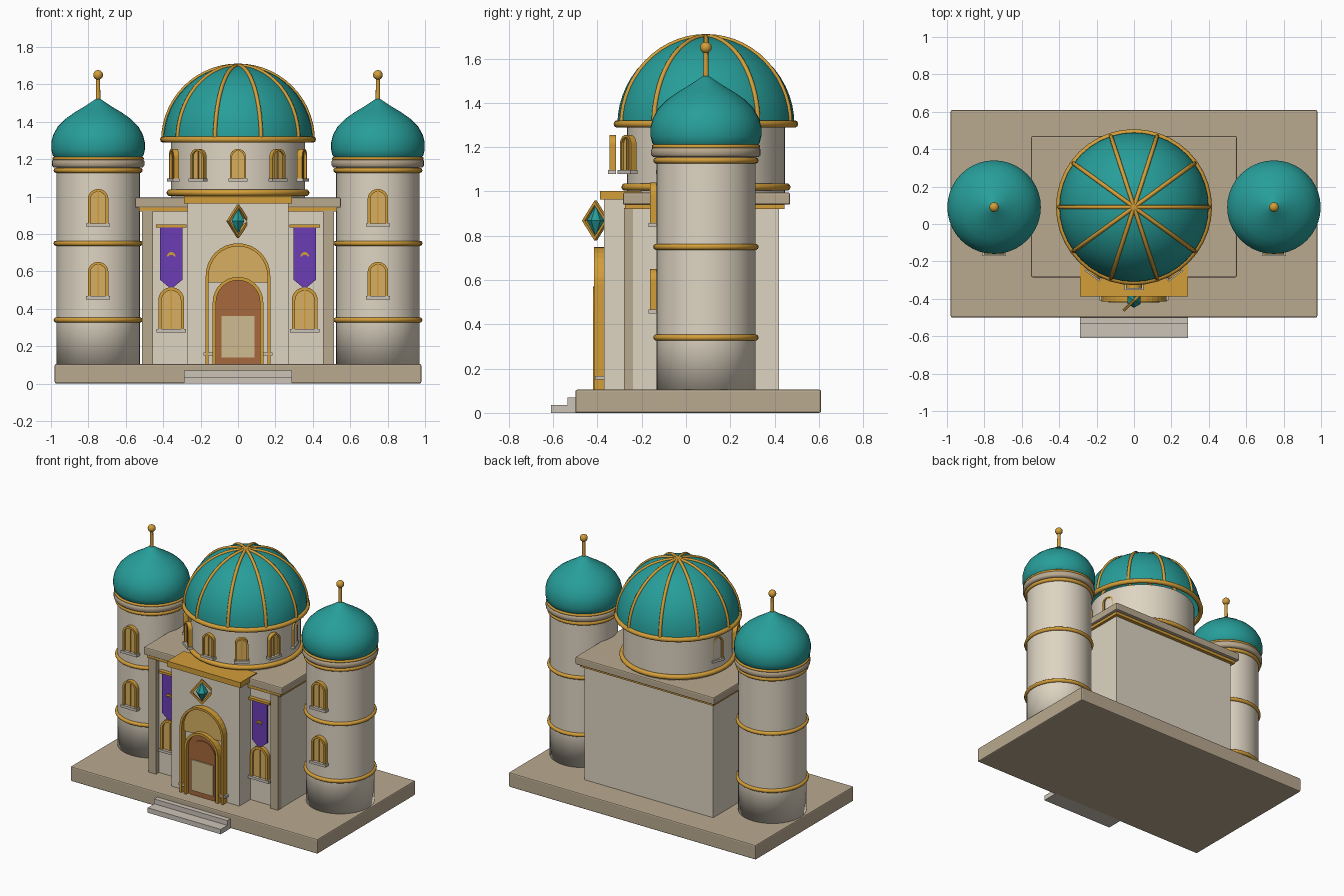
import bpy, bmesh
from math import sin, cos, pi, radians
from mathutils import Matrix, Vector

cube = bpy.data.objects.get("Cube")
if cube:
    bpy.data.objects.remove(cube)


def material(name, rgb):
    m = bpy.data.materials.new(name)
    m.use_nodes = True
    m.diffuse_color = (*rgb, 1)
    m.node_tree.nodes["Principled BSDF"].inputs["Base Color"].default_value = (*rgb, 1)
    return m


WALL = material("cream wall", (.73, .66, .54))
STONE = material("tan stone", (.49, .40, .28))
STEP = material("pale step stone", (.6, .55, .48))
GOLD = material("gold", (.65, .34, .04))
PANE = material("pale gold pane", (.68, .43, .12))
TEAL = material("teal roof", (.02, .34, .32))
PURPLE = material("purple cloth", (.145, .048, .46))
BROWN = material("brown wood", (.38, .14, .045))
PANEL = material("door panel", (.62, .5, .28))


def finish(bm, name, mats, loc=(0, 0, 0), rot=0, smooth=False):
    me = bpy.data.meshes.new(name)
    bmesh.ops.recalc_face_normals(bm, faces=bm.faces[:])
    for f in bm.faces:
        f.smooth = smooth
    bm.to_mesh(me)
    bm.free()
    for m in mats:
        me.materials.append(m)
    return place(me, name, loc, rot)


def place(me, name, loc, rot=0):
    ob = bpy.data.objects.new(name, me)
    ob.location = loc
    ob.rotation_euler.z = rot
    bpy.context.collection.objects.link(ob)
    return ob


def add_box(bm, x, y, z, mat=0):
    size = [b - a for a, b in (x, y, z)]
    mid = [(a + b) / 2 for a, b in (x, y, z)]
    mtx = Matrix.Translation(mid) @ Matrix.Diagonal((*size, 1))
    old = set(bm.faces)
    bmesh.ops.create_cube(bm, size=1, matrix=mtx)
    for f in set(bm.faces) - old:
        f.material_index = mat


def box(name, x, y, z, mat, bevel=0):
    bm = bmesh.new()
    add_box(bm, x, y, z)
    if bevel:
        bmesh.ops.bevel(bm, geom=bm.edges[:], offset=bevel, segments=2, affect='EDGES', profile=.5)
    return finish(bm, name, [mat])


def prism(bm, pts, y0, y1, mat=0):
    """Extrude an outline in the xz plane from y0 to y1."""
    front = [bm.verts.new((x, y0, z)) for x, z in pts]
    back = [bm.verts.new((x, y1, z)) for x, z in pts]
    faces = [bm.faces.new(front), bm.faces.new(back[::-1])]
    for i in range(len(pts)):
        j = (i + 1) % len(pts)
        faces.append(bm.faces.new((front[i], back[i], back[j], front[j])))
    for f in faces:
        f.material_index = mat


def arch(w, h, z0=0, n=16):
    r = w / 2
    top = [(r * cos(pi * i / n), h - r + r * sin(pi * i / n)) for i in range(n + 1)]
    return [(r, z0)] + top + [(-r, z0)]


def arch_frame(bm, w, h, t, y0, y1, mat=0):
    prism(bm, arch(w, h) + arch(w - 2 * t, h - t)[::-1], y0, y1, mat)


def lathe(name, profile, mat, loc, seg=40):
    bm = bmesh.new()
    vs = [bm.verts.new((r, 0, z)) for r, z in profile]
    es = [bm.edges.new(p) for p in zip(vs, vs[1:])]
    bmesh.ops.spin(bm, geom=vs + es, cent=(0, 0, 0), axis=(0, 0, 1), angle=2 * pi, steps=seg)
    bmesh.ops.remove_doubles(bm, verts=bm.verts[:], dist=1e-4)
    return finish(bm, name, [mat], loc, smooth=True)


def ring(name, x, y, z, r, t, mat=GOLD):
    prof = [(r + t * cos(2 * pi * i / 10), t * sin(2 * pi * i / 10)) for i in range(11)]
    return lathe(name, prof, mat, (x, y, z))


def window_mesh(w, h):
    bm = bmesh.new()
    t = w * .13
    prism(bm, arch(w - t, h - t / 2), -.002, .015, 1)
    arch_frame(bm, w, h, t, -.015, .015)
    add_box(bm, (-.004, .004), (-.008, 0), (0, h - t))
    add_box(bm, (-w * .58, w * .58), (-.022, .015), (-.006, .012), 2)
    ob = finish(bm, "window", [GOLD, PANE, STEP])
    me = ob.data
    bpy.data.objects.remove(ob)
    return me


# Base, steps and hall
CY = .09
box("base", (-.98, .98), (-.5, .61), (0, .105), STONE, .008)
box("lower_step", (-.29, .29), (-.61, -.49), (0, .035), STEP)
box("upper_step", (-.29, .29), (-.535, -.49), (.03, .07), STEP)
box("hall", (-.51, .51), (-.245, .42), (.1, .95), WALL)
box("hall_trim", (-.53, .53), (-.275, .445), (.92, .942), GOLD)
box("hall_cornice", (-.55, .55), (-.285, .47), (.94, .995), STONE, .008)
box("portal", (-.27, .27), (-.37, -.2), (.1, .97), WALL)
box("portal_cap", (-.29, .29), (-.388, -.2), (.963, 1.002), GOLD)

# Doorway
bm = bmesh.new()
arch_frame(bm, .345, .65, .016, -.045, 0)
prism(bm, arch(.33, .64, .44), -.02, 0, 1)
for s in (-1, 1):
    add_box(bm, sorted((s * .125, s * .185)), (-.04, 0), (.05, .066), 2)
finish(bm, "door_surround", [GOLD, PANE, STEP], (0, -.37, .1))
bm = bmesh.new()
arch_frame(bm, .27, .47, .018, -.05, 0, 1)
prism(bm, arch(.24, .455), -.025, 0)
prism(bm, arch(.2, .41), -.032, 0)
add_box(bm, (-.087, .087), (-.04, 0), (.04, .26), 2)
finish(bm, "door", [BROWN, GOLD, PANEL], (0, -.37, .1))

# Diamond ornament, turned to one side
bm = bmesh.new()
rhomb = [(.08, 0), (0, .09), (-.08, 0), (0, -.09)]
n = len(rhomb)
for i in range(n):
    a, b = Vector(rhomb[i]), Vector(rhomb[(i + 1) % n])
    prism(bm, [a, b, b * .78, a * .78], -.008, .008)
finish(bm, "diamond_frame", [GOLD], (0, -.408, .868), radians(45))
bm = bmesh.new()
bmesh.ops.create_cone(bm, segments=6, radius1=.04, radius2=0, depth=.07,
                      matrix=Matrix.Translation((0, 0, .035)))
bmesh.ops.create_cone(bm, segments=6, radius1=0, radius2=.04, depth=.07,
                      matrix=Matrix.Translation((0, 0, -.035)))
finish(bm, "diamond_gem", [TEAL], (0, -.408, .868))

# Drum and ribbed dome
lathe("drum", [(.357, .99), (.357, 1.3)], WALL, (0, CY, 0), 48)
ring("drum_lower_ring", 0, CY, 1.02, .365, .017)
ring("drum_upper_ring", 0, CY, 1.305, .4, .017)
quarter = [pi / 2 * i / 14 for i in range(15)]
lathe("dome", [(.4 * cos(a), 1.3 + .4 * sin(a)) for a in quarter[:-1]] + [(0, 1.7)],
      TEAL, (0, CY, 0), 40)
curve = bpy.data.curves.new("dome_ribs", 'CURVE')
curve.dimensions = '3D'
curve.bevel_depth = .011
curve.bevel_resolution = 2
for k in range(10):
    t = 2 * pi * k / 10
    sp = curve.splines.new('POLY')
    sp.points.add(len(quarter) - 1)
    for p, a in zip(sp.points, quarter):
        p.co = (.4 * cos(a) * cos(t), .4 * cos(a) * sin(t), .4 * sin(a), 1)
curve.materials.append(GOLD)
place(curve, "dome_ribs", (0, CY, 1.3))
small = window_mesh(.086, .17)
for k in range(10):
    a = 2 * pi * k / 10
    place(small, "drum_window", (.36 * sin(a), .03 - .36 * cos(a), 1.085), a)

# Towers, banners and wall windows on both sides
medium = window_mesh(.11, .195)
large = window_mesh(.138, .235)
onion = [(.225, 1.2), (.243, 1.22), (.25, 1.25), (.25, 1.29), (.24, 1.33), (.215, 1.375),
         (.175, 1.415), (.125, 1.45), (.075, 1.48), (.03, 1.51), (0, 1.53)]
for side, s in (("left", 1), ("right", -1)):
    x = s * .748
    lathe(side + "_tower", [(0, .1), (.223, .1), (.223, .34), (.223, .75), (.223, 1.17)],
          WALL, (x, CY, 0), 40)
    for z in (.34, .75, 1.14):
        ring(side + "_tower_ring", x, CY, z, .224, .014)
    lathe(side + "_tower_cornice", [(.2, 1.155), (.238, 1.155), (.247, 1.165), (.247, 1.19),
                                    (.238, 1.2), (.2, 1.2)], STONE, (x, CY, 0))
    ring(side + "_roof_ring", x, CY, 1.203, .236, .009)
    lathe(side + "_onion_roof", onion, TEAL, (x, CY, 0))
    lathe(side + "_finial_rod", [(.013, 1.5), (.01, 1.64)], GOLD, (x, CY, 0), 12)
    bm = bmesh.new()
    bmesh.ops.create_uvsphere(bm, u_segments=16, v_segments=10, radius=.026)
    finish(bm, side + "_finial_ball", [GOLD], (x, CY, 1.65), smooth=True)
    for z in (.455, .845):
        place(medium, side + "_tower_window", (x, -.148, z))
    place(large, side + "_wall_window", (s * .357, -.258, .28))
    box(side + "_pilaster", sorted((s * .455, s * .512)), (-.28, -.24), (.1, .925), STONE)

    # Banner with rod and small crescent
    bm = bmesh.new()
    prism(bm, [(-.06, 0), (.06, 0), (.06, -.28), (0, -.33), (-.06, -.28)], -.006, .006)
    add_box(bm, (-.082, .082), (-.014, .014), (0, .016), 1)
    arc = [radians(15 * i) for i in range(13)]
    prism(bm, [(.023 * cos(a), .023 * sin(a) - .155) for a in arc] +
          [(.015 * cos(a), .01 * sin(a) - .157) for a in arc[::-1]], -.014, -.005, 1)
    finish(bm, side + "_banner", [PURPLE, GOLD], (s * .357, -.262, .835))
